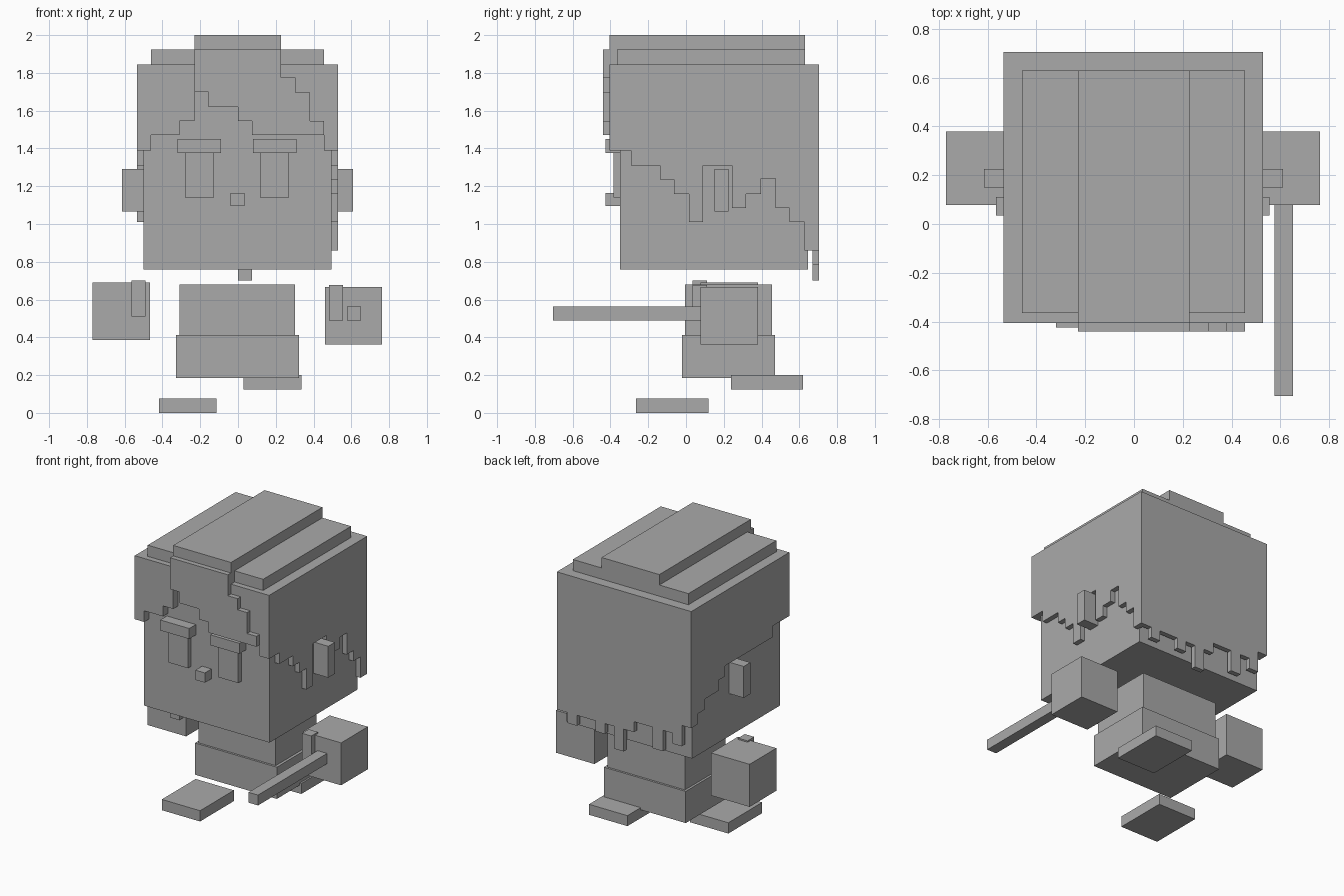
import bpy, bmesh

if "Cube" in bpy.data.objects:
    bpy.data.objects.remove(bpy.data.objects["Cube"])

mat = bpy.data.materials.new("plain_grey")
mat.diffuse_color = (0.4, 0.4, 0.4, 1)
mat.use_nodes = True
mat.node_tree.nodes["Principled BSDF"].inputs["Base Color"].default_value = mat.diffuse_color


def finish(name, bm):
    bmesh.ops.recalc_face_normals(bm, faces=bm.faces[:])
    me = bpy.data.meshes.new(name)
    bm.to_mesh(me)
    bm.free()
    me.materials.append(mat)
    ob = bpy.data.objects.new(name, me)
    bpy.context.collection.objects.link(ob)
    return ob


def box(name, x, y, z):
    """Box from (min, max) pairs."""
    bm = bmesh.new()
    bmesh.ops.create_cube(bm, size=1)
    for v in bm.verts:
        v.co = [r[0] if c < 0 else r[1] for c, r in zip(v.co, (x, y, z))]
    return finish(name, bm)


def stairs(start, steps):
    """Stepped edge as points; steps are (end, height)."""
    pts, a = [], start
    for b, h in steps:
        pts += [(a, h), (b, h)]
        a = b
    return pts


def plate(name, outline, axis, lo, hi):
    """Extrude a flat (u, z) outline along x or y."""
    bm = bmesh.new()
    put = (lambda u, z, d: (d, u, z)) if axis == 'x' else (lambda u, z, d: (u, d, z))
    clean = [p for i, p in enumerate(outline) if p != outline[i - 1]]
    face = bm.faces.new([bm.verts.new(put(u, z, lo)) for u, z in clean])
    ext = bmesh.ops.extrude_face_region(bm, geom=[face])
    shift = (hi - lo, 0, 0) if axis == 'x' else (0, hi - lo, 0)
    bmesh.ops.translate(bm, vec=shift,
                        verts=[g for g in ext['geom'] if isinstance(g, bmesh.types.BMVert)])
    return finish(name, bm)


# Head and face
box("head", (-.5, .495), (-.35, .645), (.76, 1.82))
box("nose", (-.04, .035), (-.425, -.34), (1.095, 1.165))
for side, cx in (("left", -.204), ("right", .194)):
    box(side + "_eye", (cx - .077, cx + .077), (-.385, -.34), (1.14, 1.375))
    box(side + "_eyebrow", (cx - .115, cx + .115), (-.425, -.34), (1.375, 1.45))
box("left_ear", (-.615, -.49), (.15, .225), (1.065, 1.29))
box("right_ear", (.485, .61), (.15, .225), (1.065, 1.29))

# Hair: crown and raised layers
TOP = 1.845
box("hair_crown", (-.535, .53), (-.405, .705), (1.79, TOP))
box("hair_layer", (-.46, .455), (-.365, .63), (1.83, 1.925))
box("hair_ridge", (-.23, .228), (-.405, .63), (1.83, 2.0))

# Hair: front with stepped hairline, and the thicker fringe over it
hairline = [(-.46, 1.39), (-.31, 1.47), (-.23, 1.545), (-.155, 1.7), (0, 1.62),
            (.075, 1.545), (.455, 1.47), (.53, 1.39)]
plate("hair_front", stairs(-.535, hairline) + [(.53, TOP), (-.535, TOP)], 'y', -.405, -.345)
fringe_top = [(.455, 1.545), (.38, 1.545), (.38, 1.695), (.305, 1.695),
              (.305, 1.775), (.228, 1.775), (.228, 1.925), (-.23, 1.925)]
plate("fringe", stairs(-.23, hairline[3:7]) + fringe_top, 'y', -.44, -.40)

# Hair: sides
right_edge = [(-.29, 1.39), (-.137, 1.31), (-.063, 1.235), (.016, 1.16), (.09, 1.01),
              (.243, 1.31), (.317, 1.085), (.396, 1.16), (.475, 1.24), (.549, 1.085),
              (.628, 1.01), (.705, .86)]
plate("hair_right", stairs(-.405, right_edge) + [(.705, TOP), (-.405, TOP)], 'x', .49, .53)
left_edge = [(-.215, 1.39), (.32, 1.31), (.396, 1.235), (.549, 1.16), (.628, 1.085), (.705, 1.01)]
plate("hair_left", stairs(-.405, left_edge) + [(.705, TOP), (-.405, TOP)], 'x', -.535, -.495)

# Hair: back with ragged lower edge
back_edge = [(-.46, 1.01), (-.385, .86), (-.31, .935), (-.23, .785), (-.08, .935), (0, .86),
             (.075, .7), (.15, .86), (.225, .785), (.37, .86), (.445, .785), (.53, .86)]
plate("hair_back", stairs(-.535, back_edge) + [(.53, TOP), (-.535, TOP)], 'y', .67, .705)

# Body
box("torso", (-.31, .302), (-.005, .455), (.41, .68))
box("hips", (-.327, .322), (-.02, .47), (.185, .412))

# Hands, thumbs and held stick
box("left_hand", (-.77, -.465), (.077, .38), (.385, .69))
box("right_hand", (.46, .763), (.077, .38), (.363, .667))
box("left_thumb", (-.565, -.49), (.035, .11), (.51, .7))
box("right_thumb", (.483, .556), (.035, .11), (.49, .677))
box("stick", (.577, .652), (-.705, .09), (.488, .562))

# Feet, mid stride
box("left_foot", (-.418, -.115), (-.265, .118), (0, .077))
box("right_foot", (.03, .335), (.238, .62), (.125, .2))
